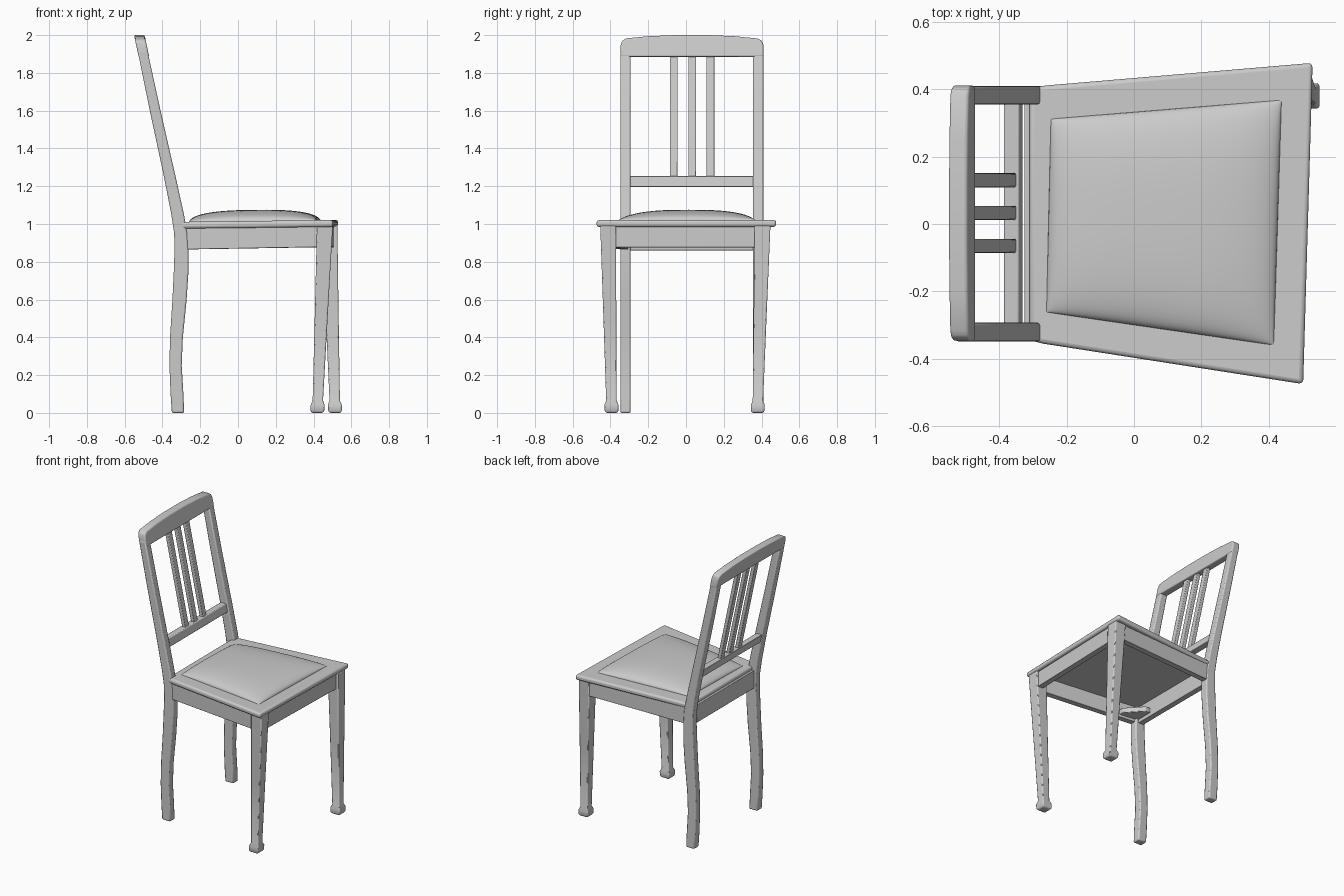
import bpy, math
from mathutils import Vector

if "Cube" in bpy.data.objects:
    bpy.data.objects.remove(bpy.data.objects["Cube"])


def finish(name, verts, faces, bevel=0.006, segments=2):
    mesh = bpy.data.meshes.new(name)
    mesh.from_pydata(verts, [], faces)
    ob = bpy.data.objects.new(name, mesh)
    bpy.context.collection.objects.link(ob)
    bpy.context.view_layer.objects.active = ob
    for o in bpy.context.selected_objects:
        o.select_set(False)
    ob.select_set(True)
    bpy.ops.object.mode_set(mode='EDIT')
    bpy.ops.mesh.select_all(action='SELECT')
    bpy.ops.mesh.normals_make_consistent(inside=False)
    bpy.ops.object.mode_set(mode='OBJECT')
    bpy.ops.object.shade_smooth_by_angle(angle=math.radians(35))
    if bevel:
        b = ob.modifiers.new("soft_edges", 'BEVEL')
        b.width, b.segments = bevel, segments
        b.limit_method, b.angle_limit = 'ANGLE', math.radians(40)
    return ob


def loft(name, rings, bevel=0.006, segments=2):
    """Skin a stack of equal-length rings and cap both ends."""
    n = len(rings[0])
    verts = [p for r in rings for p in r]
    faces = [tuple(range(n)), tuple((len(rings) - 1) * n + i for i in range(n))]
    for k in range(len(rings) - 1):
        for i in range(n):
            j = (i + 1) % n
            faces.append((k * n + i, k * n + j, (k + 1) * n + j, (k + 1) * n + i))
    return finish(name, verts, faces, bevel, segments)


def rect(x0, x1, y0, y1, z):
    return [(x0, y0, z), (x1, y0, z), (x1, y1, z), (x0, y1, z)]


def board(name, a, b, thick, za, zb, top):
    """Upright board from a to b, thickness to the left of its direction."""
    a, b = Vector(a), Vector(b)
    d = (b - a).normalized()
    n = Vector((-d.y, d.x)) * thick
    rings = []
    for p, z in ((a, za), (b, zb)):
        q = p + n
        rings.append([(p.x, p.y, z), (q.x, q.y, z), (q.x, q.y, top), (p.x, p.y, top)])
    return loft(name, rings, 0.003)


def lean(z):
    """Centre x of the reclining back at height z."""
    return -0.31 - (z - 1.0) * 0.2125


# Rear legs running up into the back stiles
side = [(0, -0.35, -0.285), (0.1, -0.357, -0.289), (0.25, -0.363, -0.298),
        (0.4, -0.36, -0.292), (0.6, -0.347, -0.272), (0.75, -0.34, -0.262),
        (0.86, -0.336, -0.262), (0.95, -0.338, -0.268), (1.05, -0.353, -0.286),
        (1.25, -0.392, -0.33), (1.6, -0.467, -0.41), (1.92, -0.532, -0.48)]
for tag, y0, y1 in (("left", -0.348, -0.293), ("right", 0.355, 0.41)):
    loft("rear_leg_" + tag, [rect(a, b, y0, y1, z) for z, a, b in side], 0.008)

# Top rail with arched crest and rounded shoulders
crest = [(-0.346, 1.885), (-0.346, 1.945), (-0.338, 1.97), (-0.315, 1.983), (-0.2, 1.994),
         (-0.06, 2.0), (0.12, 2.0), (0.26, 1.994), (0.38, 1.982), (0.402, 1.97),
         (0.411, 1.945), (0.411, 1.885)]
loft("top_rail", [[(lean(z) + s * 0.028, y, z) for y, z in crest] for s in (-1, 1)], 0.009, 3)


# Lower rail and slats follow the lean of the back
def back_bar(name, y0, y1, z0, z1, thick):
    t = thick / 2
    loft(name, [rect(lean(z) - t, lean(z) + t, y0, y1, z) for z in (z0, z1)], 0.004)


back_bar("lower_rail", -0.31, 0.37, 1.197, 1.253, 0.045)
for i, y in enumerate((-0.065, 0.033, 0.13)):
    back_bar(f"slat_{i + 1}", y - 0.021, y + 0.021, 1.24, 1.9, 0.026)

# Tapered front legs with flared feet
widths = [(0, 0.058), (0.012, 0.072), (0.042, 0.074), (0.065, 0.055), (0.5, 0.068), (0.99, 0.084)]
for tag, top, foot in (("left", (0.46, -0.412), (0.42, -0.394)),
                       ("right", (0.484, 0.405), (0.514, 0.379))):
    rings = []
    for z, w in widths:
        c = Vector(foot).lerp(Vector(top), z / 0.99)
        h = w / 2
        rings.append(rect(c.x - h, c.x + h, c.y - h, c.y + h, z))
    loft("front_leg_" + tag, rings, 0.006)

# Seat plate
outline = [(-0.31, -0.345), (-0.27, -0.355), (0.502, -0.475), (0.53, 0.478), (-0.25, 0.412), (-0.31, 0.405)]


def seat_z(x, z):
    return z + 0.012 * (x - 0.5)


loft("seat", [[(x, y, seat_z(x, z)) for x, y in outline] for z in (0.985, 1.021)], 0.013, 3)

# Apron under the seat
board("apron_left", (-0.29, -0.343), (0.46, -0.446), 0.04, 0.865, 0.878, 0.985)
board("apron_right", (0.49, 0.44), (-0.29, 0.405), 0.04, 0.878, 0.865, 0.985)
board("apron_front", (0.488, -0.4), (0.51, 0.4), 0.04, 0.876, 0.876, 0.985)
board("apron_rear", (-0.325, 0.37), (-0.325, -0.31), 0.04, 0.86, 0.86, 0.985)

# Corner brace inside the rear of the frame
brace = [(-0.29, -0.31), (-0.15, -0.33), (-0.15, -0.29), (-0.25, -0.18), (-0.29, -0.18)]
loft("corner_brace", [[(x, y, z) for x, y in brace] for z in (0.885, 0.92)], 0.004)

# Padded cushion: domed grid mapped onto a trapezoid
corners = [Vector(c) for c in ((-0.26, -0.262), (0.415, -0.36), (0.438, 0.368), (-0.247, 0.312))]
N = 32
verts, faces = [], []
for i in range(N + 1):
    u = math.sin(math.pi / 2 * (2 * i / N - 1))
    for j in range(N + 1):
        v = math.sin(math.pi / 2 * (2 * j / N - 1))
        p = corners[0].lerp(corners[1], (u + 1) / 2).lerp(
            corners[3].lerp(corners[2], (u + 1) / 2), (v + 1) / 2)
        dome = max(0.0, (1 - abs(u) ** 2.6) * (1 - abs(v) ** 2.6)) ** 0.45
        verts.append((p.x, p.y, seat_z(p.x, 1.02) + 0.06 * dome))
for i in range(N):
    for j in range(N):
        a = i * (N + 1) + j
        faces.append((a, a + N + 1, a + N + 2, a + 1))
rim = ([i * (N + 1) for i in range(N)] + [N * (N + 1) + j for j in range(N)]
       + [i * (N + 1) + N for i in range(N, 0, -1)] + list(range(N, 0, -1)))
low = len(verts)
verts += [(verts[k][0], verts[k][1], verts[k][2] - 0.012) for k in rim]
for k in range(len(rim)):
    m = (k + 1) % len(rim)
    faces.append((rim[k], rim[m], low + m, low + k))
faces.append(tuple(range(low, low + len(rim))))
finish("cushion", verts, faces, 0)
